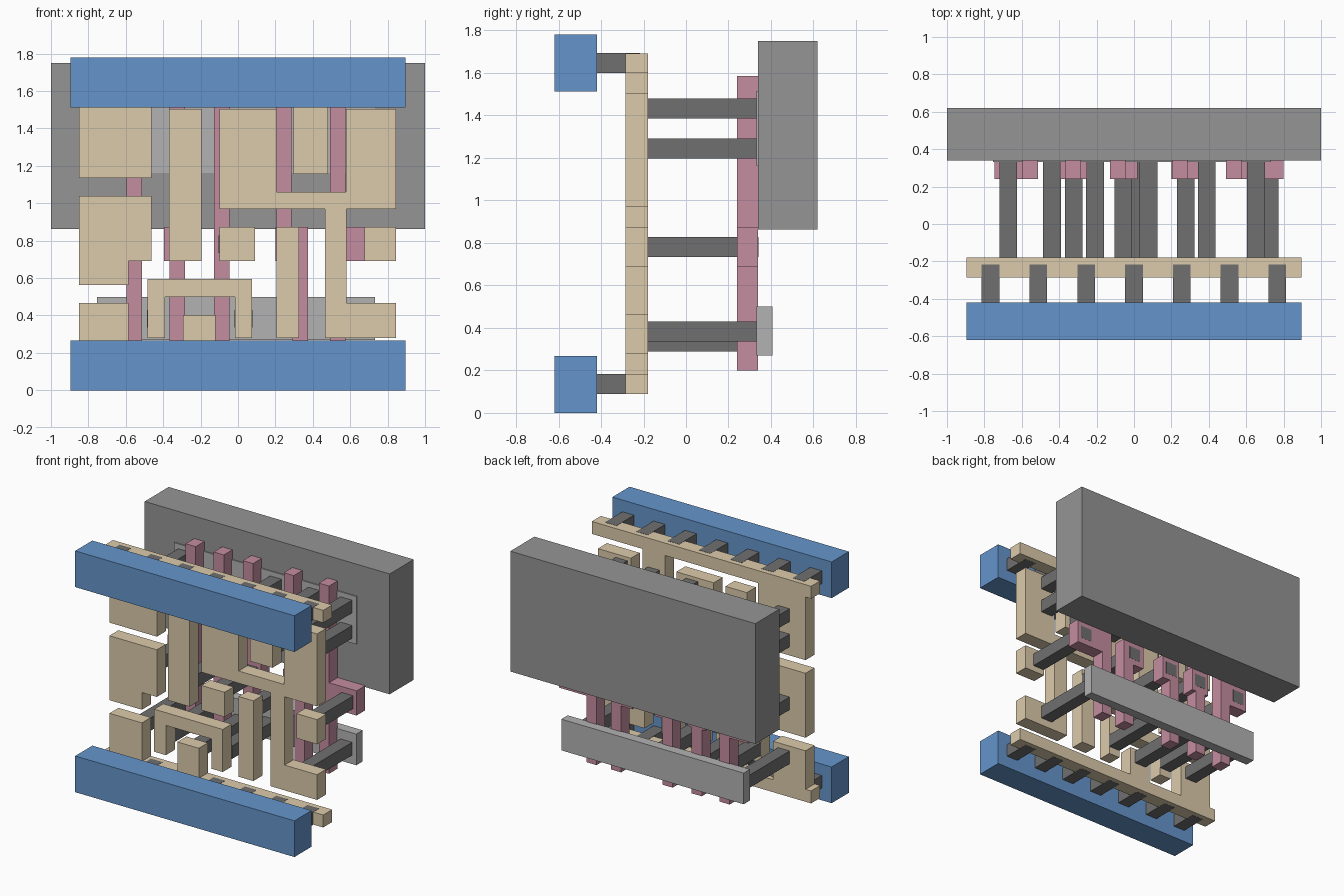
import bpy, bmesh


def material(name, rgb):
    m = bpy.data.materials.new(name)
    m.diffuse_color = (*rgb, 1)
    return m


BLUE = material("rail_blue", (0.13, 0.30, 0.60))
TAN = material("wiring_tan", (0.72, 0.60, 0.41))
PINK = material("gate_pink", (0.56, 0.27, 0.35))
DARK = material("contact_dark", (0.16, 0.16, 0.16))
MID = material("well_grey", (0.30, 0.30, 0.30))
LIGHT = material("strip_grey", (0.45, 0.45, 0.45))


def plate(name, outline, y0, y1, mat):
    """Extrude an (x, z) outline along y."""
    bm = bmesh.new()
    face = bm.faces.new([bm.verts.new((x, y0, z)) for x, z in outline])
    ext = bmesh.ops.extrude_face_region(bm, geom=[face])
    verts = [v for v in ext["geom"] if isinstance(v, bmesh.types.BMVert)]
    bmesh.ops.translate(bm, verts=verts, vec=(0, y1 - y0, 0))
    bmesh.ops.recalc_face_normals(bm, faces=bm.faces)
    me = bpy.data.meshes.new(name)
    bm.to_mesh(me)
    bm.free()
    me.materials.append(mat)
    ob = bpy.data.objects.new(name, me)
    bpy.context.collection.objects.link(ob)
    return ob


def box(name, x0, x1, z0, z1, y0, y1, mat):
    return plate(name, [(x0, z0), (x1, z0), (x1, z1), (x0, z1)], y0, y1, mat)


# Back slab and the two thin strips
box("back_slab", -1, 1, 0.862, 1.75, 0.34, 0.62, MID)
box("lower_strip", -0.755, 0.733, 0.27, 0.50, 0.332, 0.406, LIGHT)
box("upper_strip", -0.755, 0.733, 1.162, 1.515, 0.332, 0.406, LIGHT)

# Front rails
box("lower_front_rail", -0.895, 0.895, 0, 0.267, -0.62, -0.42, BLUE)
box("upper_front_rail", -0.895, 0.895, 1.513, 1.78, -0.62, -0.42, BLUE)

# Pink gates: upper bar, wide pad, lower bar
gates = [
    (-0.595, -0.513, -0.745, -0.513, -0.595, -0.513),
    (-0.367, -0.284, -0.395, -0.250, -0.367, -0.284),
    (-0.129, -0.046, -0.129, 0.020, -0.129, -0.046),
    (0.206, 0.287, 0.200, 0.375, 0.292, 0.375),
    (0.492, 0.575, 0.492, 0.800, 0.492, 0.575),
]
GY0, GY1 = 0.24, 0.34
for i, (u0, u1, p0, p1, l0, l1) in enumerate(gates):
    pts = [(l0, 0.2), (l1, 0.2), (l1, 0.69), (p1, 0.69), (p1, 0.872), (u1, 0.872),
           (u1, 1.585), (u0, 1.585), (u0, 0.872), (p0, 0.872), (p0, 0.69), (l0, 0.69)]
    clean = [p for k, p in enumerate(pts) if p != pts[k - 1]]
    plate(f"gate_{i + 1}", clean, GY0, GY1, PINK)

# Tan wiring layer
LY0, LY1 = -0.285, -0.18
wiring = {
    "lower_rail": [(-0.895, 0.09), (0.895, 0.09), (0.895, 0.182), (-0.12, 0.182), (-0.12, 0.403),
                   (-0.295, 0.403), (-0.295, 0.182), (-0.585, 0.182), (-0.585, 0.466),
                   (-0.85, 0.466), (-0.85, 0.182), (-0.895, 0.182)],
    "upper_rail": [(-0.895, 1.692), (-0.895, 1.6), (-0.85, 1.6), (-0.85, 1.135), (-0.463, 1.135),
                   (-0.463, 1.6), (0.298, 1.6), (0.298, 1.157), (0.48, 1.157), (0.48, 1.6),
                   (0.895, 1.6), (0.895, 1.692)],
    "left_plate": [(-0.85, 0.563), (-0.585, 0.563), (-0.585, 0.69), (-0.463, 0.69),
                   (-0.463, 1.038), (-0.85, 1.038)],
    "bridge": [(-0.485, 0.28), (-0.39, 0.28), (-0.39, 0.5), (-0.017, 0.5), (-0.017, 0.28),
               (0.075, 0.28), (0.075, 0.594), (-0.485, 0.594)],
    "output_wire": [(0.465, 0.28), (0.845, 0.28), (0.845, 0.466), (0.58, 0.466), (0.58, 0.97),
                    (0.845, 0.97), (0.845, 1.505), (0.577, 1.505), (0.577, 1.06), (0.205, 1.06),
                    (0.205, 1.505), (-0.1, 1.505), (-0.1, 0.97), (0.465, 0.97)],
}
for name, pts in wiring.items():
    plate(name, pts, LY0, LY1, TAN)
for name, x0, x1, z0, z1 in [("tall_tab", -0.37, -0.196, 0.69, 1.505),
                             ("small_tab", -0.1, 0.09, 0.69, 0.872),
                             ("middle_tab", 0.205, 0.325, 0.28, 0.872),
                             ("right_tab", 0.677, 0.845, 0.69, 0.872)]:
    box(name, x0, x1, z0, z1, LY0, LY1, TAN)

# Dark posts between layers
S = 0.0944


def post(name, x, z, y0, y1):
    box(name, x, x + S, z, z + S, y0, y1, DARK)


for i, x in enumerate((-0.72, -0.37, -0.105, 0.23, 0.678)):
    post(f"gate_post_{i + 1}", x, 0.734, LY1, GY1 + 0.001)
for i, (x, z) in enumerate([(-0.72, 0.336), (-0.486, 0.336), (-0.256, 0.29),
                            (-0.018, 0.336), (0.605, 0.336)]):
    post(f"lower_post_{i + 1}", x, z, LY1, 0.332)
for i, x in enumerate((-0.72, 0.03, 0.342, 0.605)):
    for j, z in enumerate((1.198, 1.385)):
        post(f"upper_post_{i + 1}_{j + 1}", x, z, LY1, 0.332)

# Short posts joining the wiring rails to the front rails
for i in range(7):
    x = -0.767 + 0.2556 * i - S / 2
    for side, z in (("lower", 0.089), ("upper", 1.599)):
        post(f"{side}_rail_post_{i + 1}", x, z, -0.42, -0.217)
